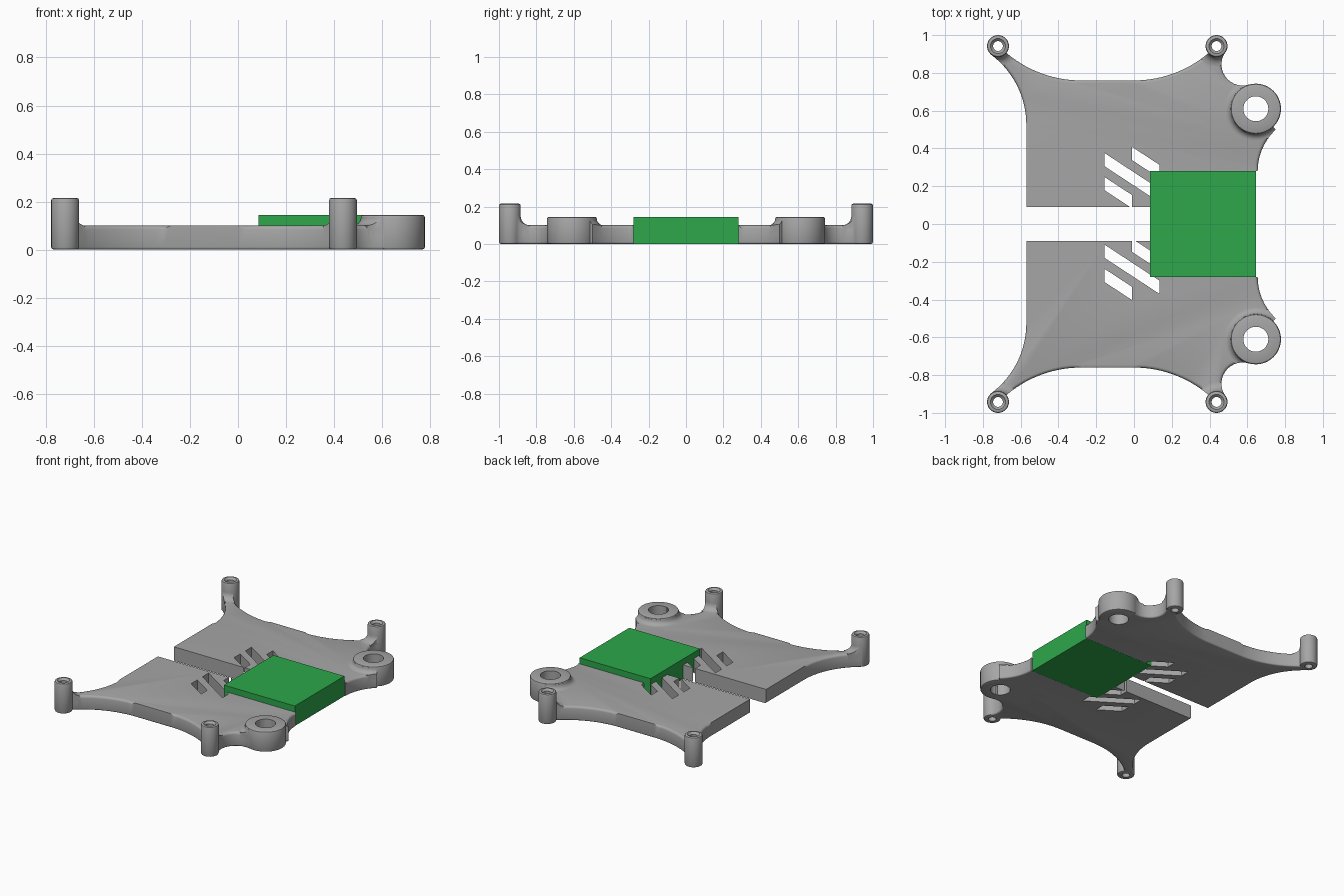
import bpy, bmesh, math

if "Cube" in bpy.data.objects:
    bpy.data.objects.remove(bpy.data.objects["Cube"])

PLATE_TOP = 0.1
POST_R, POST_H = 0.058, 0.215
BOSS_R, BOSS_H = 0.133, 0.145
POSTS = [(x, y) for x in (-0.72, 0.437) for y in (-0.942, 0.942)]
BOSSES = [(0.645, y) for y in (-0.61, 0.61)]


def material(name, rgb):
    m = bpy.data.materials.new(name)
    m.diffuse_color = (*rgb, 1)
    m.use_nodes = True
    m.node_tree.nodes["Principled BSDF"].inputs["Base Color"].default_value = m.diffuse_color
    return m


grey = material("grey plastic", (0.38, 0.38, 0.38))
green = material("green board", (0.026, 0.39, 0.07))


def to_object(name, bm, mat):
    bmesh.ops.recalc_face_normals(bm, faces=bm.faces)
    me = bpy.data.meshes.new(name)
    bm.to_mesh(me)
    bm.free()
    ob = bpy.data.objects.new(name, me)
    bpy.context.collection.objects.link(ob)
    me.materials.append(mat)
    return ob


def prism(name, pts, z0, z1, round_top=0, round_bottom=0):
    bm = bmesh.new()
    face = bm.faces.new([bm.verts.new((x, y, z0)) for x, y in pts])
    ext = bmesh.ops.extrude_face_region(bm, geom=[face])
    for v in ext["geom"]:
        if isinstance(v, bmesh.types.BMVert):
            v.co.z = z1
    for z, r in ((z1, round_top), (z0, round_bottom)):
        if r:
            edges = [e for e in bm.edges if all(abs(v.co.z - z) < 1e-5 for v in e.verts)]
            bmesh.ops.bevel(bm, geom=edges, offset=r, segments=3, profile=0.5, affect='EDGES')
    return to_object(name, bm, grey)


def lathe(name, profile, center, n=48):
    # closed solid of revolution; profile starts and ends on the axis
    bm = bmesh.new()
    rings = []
    for r, z in profile:
        count = n if r > 0 else 1
        rings.append([bm.verts.new((center[0] + r * math.cos(2 * math.pi * i / n),
                                    center[1] + r * math.sin(2 * math.pi * i / n), z))
                      for i in range(count)])
    for a, b in zip(rings, rings[1:]):
        for i in range(n):
            j = (i + 1) % n
            quad = [a[i % len(a)], a[j % len(a)], b[j % len(b)], b[i % len(b)]]
            bm.faces.new(list(dict.fromkeys(quad)))
    return to_object(name, bm, grey)


def boolean(target, other, op, keep=False):
    m = target.modifiers.new(op, 'BOOLEAN')
    m.operation, m.object, m.solver = op, other, 'EXACT'
    bpy.context.view_layer.objects.active = target
    bpy.ops.object.modifier_apply(modifier=m.name)
    if not keep:
        bpy.data.objects.remove(other, do_unlink=True)


def arc(cx, cy, r, a0, a1, n=14):
    return [(cx + r * math.cos(math.radians(a0 + (a1 - a0) * i / n)),
             cy + r * math.sin(math.radians(a0 + (a1 - a0) * i / n))) for i in range(n + 1)]


# Plate outline: back half from right edge round to left edge, then mirrored
half = arc(0.955, 0.28, 0.3, 180, 133)
half += [(0.645, 0.61)]
half += arc(0.575, 0.845, 0.112, 287, 145)
half += [(0.437, 0.942)]
half += arc(0.0, 1.37, 0.61, -50, -90)
half += arc(-0.28, 1.37, 0.61, -90, -130)
half += [(-0.72, 0.942)]
half += arc(-1.033, 0.525, 0.463, 54, 0)
outline = half + [(x, -y) for x, y in reversed(half)]

plate = prism("mounting_plate", outline, 0, PLATE_TOP, 0.016, 0.01)
bounds = prism("bounds", outline, -0.1, 0.4)


# Rounded fillets at the foot of each post and boss, kept inside the outline
def add_stand(center, r, h, fillet):
    c = 0.01
    curve = [(r + fillet * (1 - math.sin(t)), PLATE_TOP + fillet * (1 - math.cos(t)))
             for t in (math.radians(15 * i) for i in range(7))]
    foot = lathe("foot", [(0, 0.05), (r + fillet, 0.05)] + curve + [(0, PLATE_TOP + fillet)], center)
    boolean(foot, bounds, 'INTERSECT', keep=True)
    boolean(plate, foot, 'UNION')
    body = lathe("body", [(0, 0), (r - c, 0), (r - 0.003, 0.003), (r, c), (r, h - c),
                          (r - 0.003, h - 0.003), (r - c, h), (0, h)], center)
    boolean(plate, body, 'UNION')


for p in POSTS:
    add_stand(p, POST_R, POST_H, 0.048)
for p in BOSSES:
    add_stand(p, BOSS_R, BOSS_H, 0.036)
bpy.data.objects.remove(bounds, do_unlink=True)

# Screw holes with a countersunk rim, and plain boss holes
for p in POSTS:
    boolean(plate, lathe("hole", [(0, -0.1), (0.026, -0.1), (0.026, POST_H - 0.014),
                                  (0.041, POST_H + 0.001), (0.041, 0.4), (0, 0.4)], p, 32), 'DIFFERENCE')
for p in BOSSES:
    boolean(plate, lathe("hole", [(0, -0.1), (0.066, -0.1), (0.066, 0.4), (0, 0.4)], p), 'DIFFERENCE')

# Centre slot and board opening as one cut
slot = [(-0.8, -0.09), (0.086, -0.09), (0.086, -0.281), (0.8, -0.281)]
slot += [(x, -y) for x, y in reversed(slot)]
boolean(plate, prism("slot", slot, -0.1, 0.4), 'DIFFERENCE')

# Slanted vents, repeated by a half turn about the middle of the plate
SLOPE, WIDTH, MID = -0.655, 0.07, -0.01
for x0, x1, y0 in ((-0.155, 0.135, -0.11), (-0.155, -0.01, -0.238), (-0.01, 0.135, -0.078)):
    y1 = y0 + SLOPE * (x1 - x0)
    vent = [(x0, y0), (x0, y0 - WIDTH), (x1, y1 - WIDTH), (x1, y1)]
    for pts in (vent, [(2 * MID - x, 0.005 - y) for x, y in vent]):
        boolean(plate, prism("vent", pts, -0.1, 0.4), 'DIFFERENCE')

bpy.ops.object.select_all(action='DESELECT')
plate.select_set(True)
bpy.context.view_layer.objects.active = plate
bpy.ops.object.shade_smooth_by_angle(angle=math.radians(35))

# Green board block
board = prism("board_block", [(0.085, -0.28), (0.645, -0.28), (0.645, 0.28), (0.085, 0.28)], 0, 0.143)
board.data.materials[0] = green
